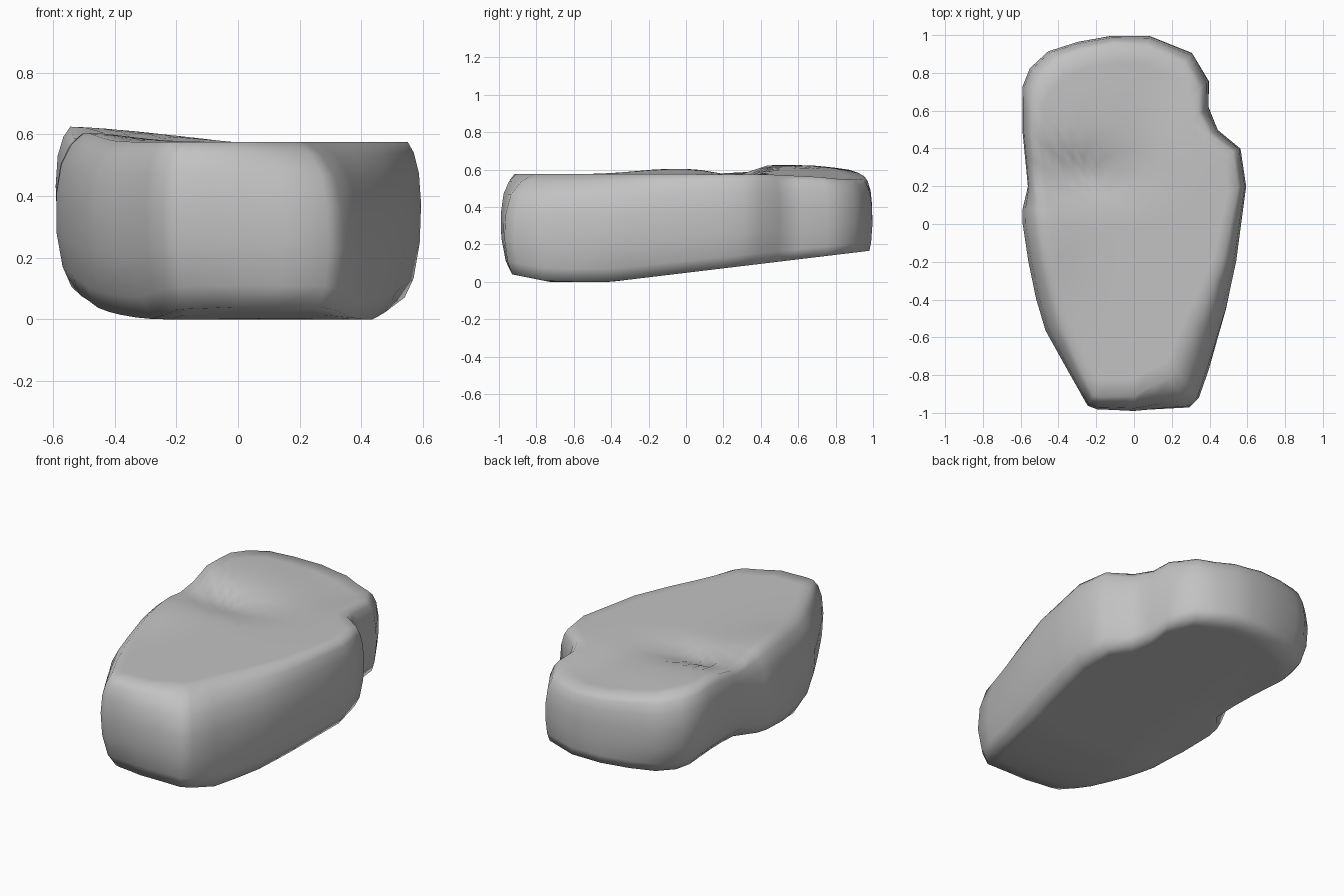
import bpy, bmesh, math
from mathutils import Vector

default = bpy.data.objects.get("Cube")
if default:
    bpy.data.objects.remove(default, do_unlink=True)

# Plan outline, counterclockwise: x, y, inset of the top rim, inset of the base
CORNERS = [
    (-.25, -.97, .07, .1), (-.2, -.99, .08, .1), (0, -1, .09, .07), (.3, -.98, .2, .06),
    (.35, -.93, .21, .06), (.4, -.78, .19, .04), (.5, -.45, .13, .07), (.55, -.2, .08, .07),
    (.6, .2, .05, .06), (.57, .4, .05, .06), (.45, .5, .06, .04), (.4, .62, .07, .03),
    (.4, .76, .07, .03), (.31, .91, .07, .03), (.08, 1, .06, .02), (-.12, 1, .05, .02),
    (-.3, .97, .06, .04), (-.46, .92, .07, .07), (-.56, .83, .08, .1), (-.6, .73, .07, .12),
    (-.6, .5, .06, .14), (-.57, .2, .05, .13), (-.6, .08, .09, .07), (-.6, 0, .1, .06),
    (-.57, -.2, .1, .06), (-.53, -.4, .11, .08), (-.48, -.57, .11, .11), (-.36, -.78, .08, .11),
]

# Halve the long stretches
OUTLINE = []
for a, b in zip(CORNERS, CORNERS[1:] + CORNERS[:1]):
    OUTLINE.append(a)
    if math.dist(a[:2], b[:2]) > .16:
        OUTLINE.append(tuple((p + q) / 2 for p, q in zip(a, b)))


def smooth(a, b, v):
    t = min(1, max(0, (v - a) / (b - a)))
    return t * t * (3 - 2 * t)


def bump(x, y, cx, cy, rx, ry):
    return math.exp(-((x - cx) / rx) ** 2 - ((y - cy) / ry) ** 2)


def top_height(x, y):
    z = .575 + .03 * bump(x, y, -.5, -.05, .2, .3)           # raised side rim
    z += .05 * smooth(.28, .42, y) * smooth(.12, -.6, x)     # rear hump
    z -= .02 * smooth(.6, .95, y)
    z -= .035 * bump(x, y, -.25, .26, .3, .13)               # hollow before the hump
    z -= .02 * bump(x, y, .18, .7, .2, .25)                  # dip beside the hump
    return z


def base_height(x, y):
    z = .12 * max(0, y + .4) + .2 * max(0, -.73 - y)
    return z + .2 * max(0, -.25 - x) * smooth(.9, .2, abs(y))


def inward(x, y, amount):
    p = Vector((x, y))
    return p + (Vector((0, y * .55)) - p).normalized() * amount


# Side profile: height fraction, share of top inset, share of base inset
PROFILE = [(0, 0, 1), (.12, 0, .52), (.35, 0, .18), (.6, .09, .03), (.8, .27, 0), (.93, .6, 0), (1, 1, 0)]
INNER = [s / 10 for s in range(9, 0, -1)]

bm = bmesh.new()
rings = []


def add_ring(points):
    rings.append([bm.verts.new(p) for p in points])


# Base, from the middle outwards
for s in reversed(INNER):
    pts = [inward(x, y, b) * s for x, y, t, b in OUTLINE]
    add_ring([(p.x, p.y, base_height(p.x, p.y)) for p in pts])

# Sides
for f, st, sb in PROFILE:
    ring = []
    for x, y, t, b in OUTLINE:
        p = inward(x, y, t * st + b * sb)
        low, high = base_height(p.x, p.y), top_height(p.x, p.y)
        ring.append((p.x, p.y, low + (high - low) * f))
    add_ring(ring)

# Top, from the rim inwards
for s in INNER:
    pts = [inward(x, y, t) * s for x, y, t, b in OUTLINE]
    add_ring([(p.x, p.y, top_height(p.x, p.y)) for p in pts])

n = len(OUTLINE)
for lower, upper in zip(rings, rings[1:]):
    for i in range(n):
        j = (i + 1) % n
        bm.faces.new((lower[i], lower[j], upper[j], upper[i]))

# Close the middle of base and top
for ring, height in ((rings[0], base_height), (rings[-1], top_height)):
    centre = bm.verts.new((0, 0, height(0, 0)))
    for i in range(n):
        bm.faces.new((centre, ring[i], ring[(i + 1) % n]))

bmesh.ops.recalc_face_normals(bm, faces=bm.faces)
mesh = bpy.data.meshes.new("boulder")
bm.to_mesh(mesh)
bm.free()

stone = bpy.data.materials.new("stone grey")
stone.use_nodes = True
grey = (.54, .54, .54, 1)
stone.diffuse_color = grey
stone.node_tree.nodes["Principled BSDF"].inputs["Base Color"].default_value = grey
mesh.materials.append(stone)
for face in mesh.polygons:
    face.use_smooth = True

boulder = bpy.data.objects.new("boulder", mesh)
bpy.context.collection.objects.link(boulder)
